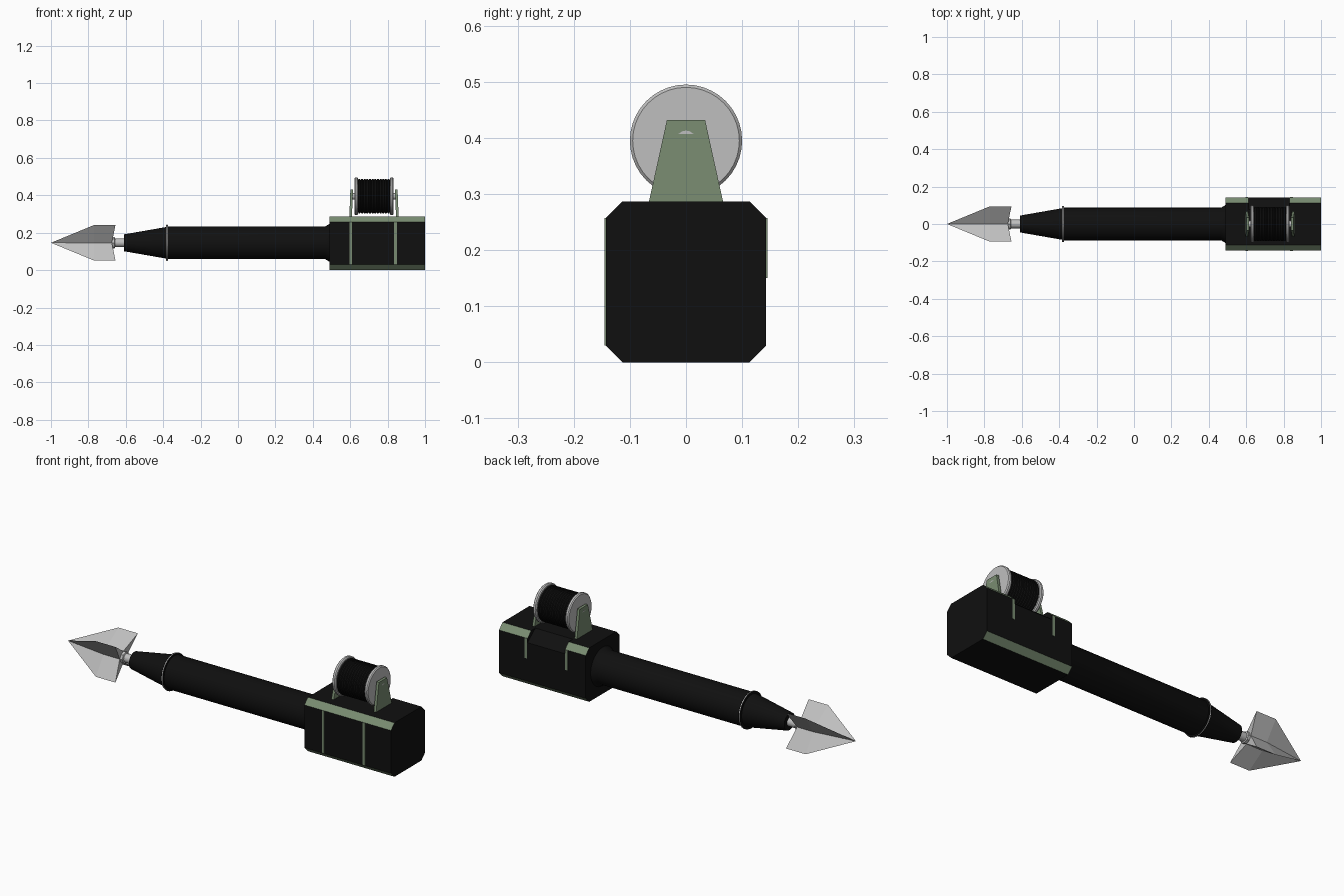
import bpy, bmesh, math
from mathutils import Vector

if "Cube" in bpy.data.objects:
    bpy.data.objects.remove(bpy.data.objects["Cube"])

def mat(name, rgb):
    m = bpy.data.materials.new(name)
    m.diffuse_color = (*rgb, 1)
    m.use_nodes = True
    m.node_tree.nodes["Principled BSDF"].inputs["Base Color"].default_value = m.diffuse_color
    return m

BLACK = mat("black", (0.005, 0.005, 0.005))
GREEN = mat("sage green", (0.19, 0.26, 0.165))
STEEL = mat("light steel", (0.52, 0.52, 0.52))
AXIS = 0.146  # height of the barrel axis

def make(name, bm, *mats):
    bmesh.ops.recalc_face_normals(bm, faces=bm.faces[:])
    me = bpy.data.meshes.new(name)
    bm.to_mesh(me)
    bm.free()
    ob = bpy.data.objects.new(name, me)
    bpy.context.collection.objects.link(ob)
    for m in mats:
        me.materials.append(m)
    return ob

def extrude(name, pts, vec, *mats):
    """Solid from a flat outline pushed along a vector."""
    bm = bmesh.new()
    f = bm.faces.new([bm.verts.new(p) for p in pts])
    r = bmesh.ops.extrude_face_region(bm, geom=[f])
    bmesh.ops.translate(bm, vec=vec, verts=[v for v in r["geom"] if isinstance(v, bmesh.types.BMVert)])
    return make(name, bm, *mats)

def lathe(name, prof, z, m, n=32):
    """Turn (x, radius) pairs about an axis along x."""
    bm = bmesh.new()
    rings = []
    for x, r in prof:
        rings.append([bm.verts.new((x, r * math.cos(2 * math.pi * i / n),
                                    z + r * math.sin(2 * math.pi * i / n))) for i in range(n)])
    for a, b in zip(rings, rings[1:]):
        for i in range(n):
            j = (i + 1) % n
            bm.faces.new((a[i], a[j], b[j], b[i]))
    bm.faces.new(rings[0])
    bm.faces.new(rings[-1])
    ob = make(name, bm, m)
    bpy.ops.object.select_all(action="DESELECT")
    ob.select_set(True)
    bpy.context.view_layer.objects.active = ob
    bpy.ops.object.shade_smooth_by_angle(angle=math.radians(35))
    return ob

# body: chamfered block with green corner faces
W, H, C = 0.143, 0.287, 0.03
outline = [(-W, C), (-W + C, 0), (W - C, 0), (W, C), (W, H - C), (W - C, H), (-W + C, H), (-W, H - C)]
body = extrude("body", [(0.49, y, z) for y, z in outline], (0.51, 0, 0), BLACK, GREEN)
for p in body.data.polygons:
    if abs(p.normal.y) > 0.3 and abs(p.normal.z) > 0.3:
        p.material_index = 1

# cable cut-out in the rear top edge, below the spool
cut = extrude("cutout", [(0.612, 0.16, 0.221), (0.612, 0.16, 0.32), (0.612, 0.036, 0.32)], (0.22, 0, 0), BLACK)
mod = body.modifiers.new("cutout", "BOOLEAN")
mod.operation, mod.object, mod.solver = "DIFFERENCE", cut, "EXACT"
bpy.context.view_layer.update()
new = bpy.data.meshes.new_from_object(body.evaluated_get(bpy.context.evaluated_depsgraph_get()))
body.modifiers.clear()
body.data = new
bpy.data.objects.remove(cut)

# green seams: full height in front, upper half behind
for i, x in enumerate((0.595, 0.835)):
    for side, y, z0 in (("front", -W, C), ("rear", W, 0.15)):
        s = 0.002 if y > 0 else -0.002
        extrude(f"seam_{side}_{i}", [(x, y, z0), (x + 0.014, y, z0), (x + 0.014, y, H - C), (x, y, H - C)],
                (0, s, 0), GREEN)

# barrel with tapered muzzle and root flare
lathe("barrel", [(-0.61, 0.045), (-0.38, 0.085), (-0.375, 0.087), (0.465, 0.087), (0.49, 0.102)], AXIS, BLACK)
lathe("muzzle_ring", [(-0.386, 0.08), (-0.386, 0.095), (-0.374, 0.095), (-0.374, 0.08)], AXIS, BLACK)
lathe("muzzle_ring_trim", [(-0.382, 0.08), (-0.382, 0.0965), (-0.378, 0.0965), (-0.378, 0.08)], AXIS, STEEL)

# harpoon shank and core
lathe("harpoon_shank", [(-0.69, 0.023), (-0.60, 0.023)], AXIS, STEEL, 12)
lathe("harpoon_core", [(-0.998, 0.001), (-0.77, 0.03), (-0.66, 0.03), (-0.655, 0.02)], AXIS, STEEL, 8)

# four diagonal blades, thick at the core and sharp at the rim
for k in range(4):
    a = math.radians(45 + 90 * k)
    out = Vector((0, math.cos(a), math.sin(a)))
    side = Vector((0, -math.sin(a), math.cos(a)))
    bm = bmesh.new()
    def pt(x, r, t):
        return bm.verts.new(Vector((x, 0, AXIS)) + out * r + side * t)
    tip = pt(-1, 0, 0)
    rim = [pt(-0.77, 0.134, 0), pt(-0.655, 0.134, 0)]
    for t in (0.022, -0.022):
        inner = [pt(-0.77, 0.02, t), pt(-0.675, 0.02, t)]
        bm.faces.new((tip, rim[0], inner[0]))
        bm.faces.new((inner[0], rim[0], rim[1], inner[1]))
        if t > 0:
            first = inner
    bm.faces.new((first[1], rim[1], inner[1]))
    bm.faces.new((tip, first[0], inner[0]))
    bm.faces.new((first[0], first[1], inner[1], inner[0]))
    make(f"harpoon_blade_{k}", bm, STEEL)

# spool: two flanges, axle and wound cable
SX, SZ = 0.727, 0.395
for i, x in enumerate((0.622, 0.812)):
    lathe(f"spool_flange_{i}", [(x, 0.095), (x + 0.005, 0.1), (x + 0.015, 0.1), (x + 0.02, 0.095)], SZ, STEEL, 40)
lathe("spool_axle", [(0.60, 0.018), (0.854, 0.018)], SZ, STEEL, 16)
turns, x0, x1 = 12, 0.642, 0.812
step = (x1 - x0) / turns
coil = [(x0, 0.087)]
for i in range(turns):
    coil += [(x0 + step * (i + 0.25), 0.092), (x0 + step * (i + 0.75), 0.092), (x0 + step * (i + 1), 0.087)]
lathe("cable_coil", coil, SZ, BLACK, 40)

# spool brackets: tapered plates leaning toward the spool
for name, s in (("left", -1), ("right", 1)):
    bot, top = SX + s * 0.118, SX + s * 0.112
    extrude(f"bracket_{name}", [(bot, -0.067, H - 0.005), (bot, 0.067, H - 0.005),
                                (top, 0.034, 0.432), (top, -0.034, 0.432)], (s * 0.014, 0, 0), GREEN)
